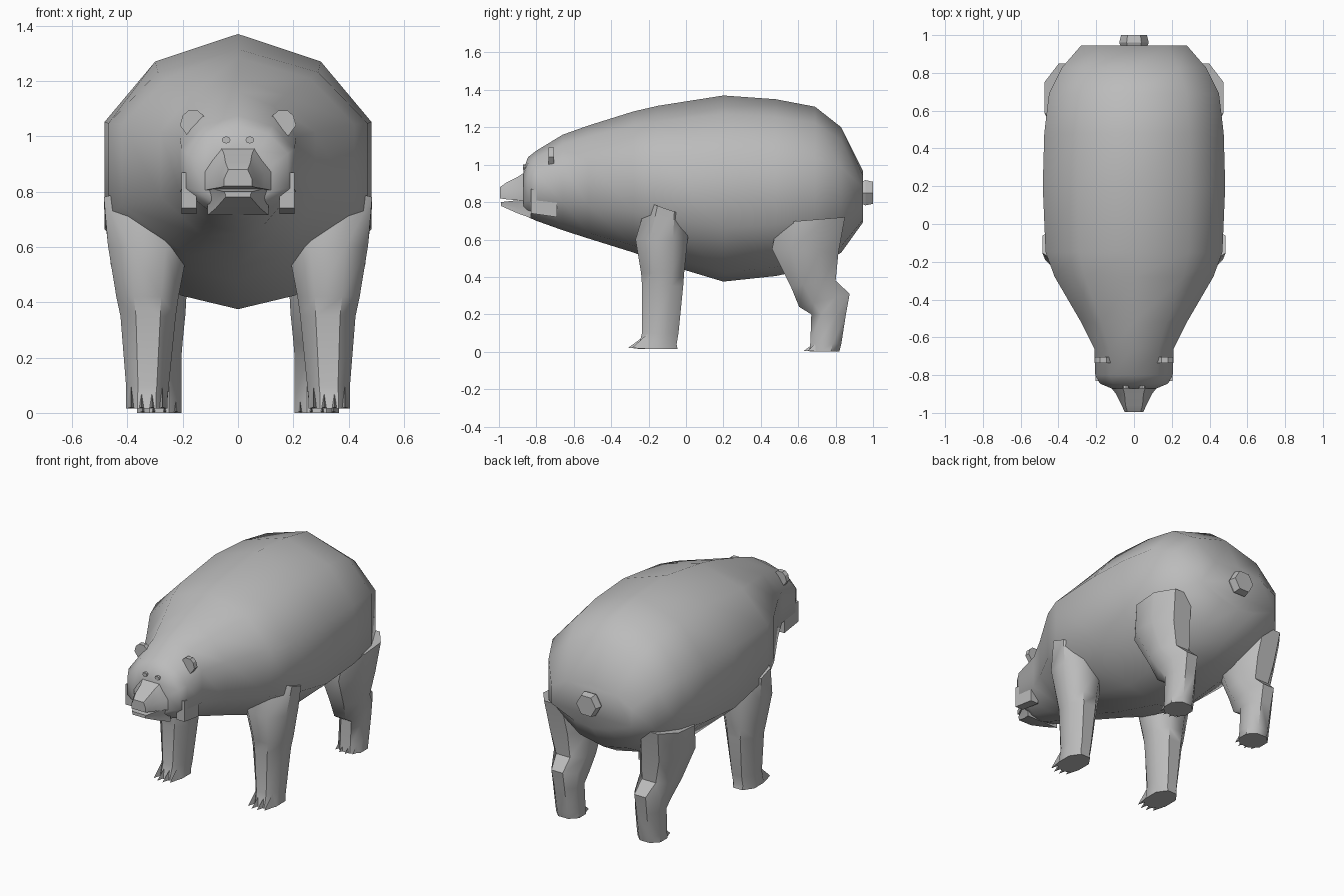
import bpy, bmesh, math
from mathutils import Vector

if "Cube" in bpy.data.objects:
    bpy.data.objects.remove(bpy.data.objects["Cube"], do_unlink=True)

fur = bpy.data.materials.new("grey fur")
fur.use_nodes = True
fur.diffuse_color = (0.5, 0.5, 0.5, 1)
fur.node_tree.nodes["Principled BSDF"].inputs["Base Color"].default_value = (0.5, 0.5, 0.5, 1)


def finish(bm, name, smooth=0):
    bmesh.ops.recalc_face_normals(bm, faces=bm.faces)
    mesh = bpy.data.meshes.new(name)
    bm.to_mesh(mesh)
    bm.free()
    mesh.materials.append(fur)
    obj = bpy.data.objects.new(name, mesh)
    bpy.context.collection.objects.link(obj)
    if smooth:
        bpy.ops.object.select_all(action="DESELECT")
        obj.select_set(True)
        bpy.context.view_layer.objects.active = obj
        bpy.ops.object.shade_smooth_by_angle(angle=math.radians(smooth))
    return obj


def loft(rings, name, smooth=0):
    """Skin a list of equal-length closed rings and cap both ends."""
    bm = bmesh.new()
    vs = [[bm.verts.new(p) for p in ring] for ring in rings]
    n = len(vs[0])
    for a, b in zip(vs, vs[1:]):
        for i in range(n):
            j = (i + 1) % n
            bm.faces.new((a[i], a[j], b[j], b[i]))
    bm.faces.new(vs[0])
    bm.faces.new(vs[-1])
    return finish(bm, name, smooth)


def body_ring(y, top, bottom, w):
    """Ten-sided section, pointed along the spine and the belly."""
    h = top - bottom
    half = [(0.62 * w, top - 0.1 * h), (w, top - 0.32 * h),
            (w, bottom + 0.29 * h), (0.43 * w, bottom + 0.05 * h)]
    pts = [(0, top)] + half + [(0, bottom)] + [(-x, z) for x, z in reversed(half)]
    return [(x, y, z) for x, z in pts]


# Body and head: y, top, bottom, half width
sections = [
    (-0.87, 0.97, 0.73, 0.12), (-0.845, 1.04, 0.72, 0.18), (-0.8, 1.075, 0.7, 0.205),
    (-0.66, 1.16, 0.65, 0.21), (-0.52, 1.21, 0.605, 0.28), (-0.28, 1.285, 0.53, 0.42),
    (-0.15, 1.315, 0.48, 0.468), (0.2, 1.37, 0.375, 0.483), (0.48, 1.35, 0.405, 0.475),
    (0.69, 1.31, 0.45, 0.45), (0.83, 1.2, 0.53, 0.38), (0.945, 0.97, 0.69, 0.28)]
loft([body_ring(*s) for s in sections], "body", 50)


def muzzle_ring(y, top, bottom, wt, wb):
    m = bottom + 0.45 * (top - bottom)
    return [(-wt, y, top), (wt, y, top), (wb, y, m), (wb, y, bottom),
            (-wb, y, bottom), (-wb, y, m)]


# Muzzle, lips, lower jaw
loft([muzzle_ring(-0.83, 0.98, 0.8, 0.07, 0.15), muzzle_ring(-0.9, 0.935, 0.81, 0.05, 0.095),
      muzzle_ring(-0.96, 0.905, 0.815, 0.045, 0.065),
      muzzle_ring(-0.995, 0.88, 0.82, 0.035, 0.05)], "muzzle", 40)
loft([muzzle_ring(-0.83, 0.83, 0.715, 0.13, 0.11), muzzle_ring(-0.9, 0.81, 0.74, 0.09, 0.08),
      muzzle_ring(-0.99, 0.8, 0.78, 0.05, 0.045)], "lower_jaw", 40)


def disc(name, outline, y0, y1):
    return loft([[(x, y, z) for x, z in outline] for y in (y0, y1)], name)


def polygon(cx, cz, rx, rz, n, turn=0):
    return [(cx + rx * math.cos(turn + math.tau * i / n),
             cz + rz * math.sin(turn + math.tau * i / n)) for i in range(n)]


def leg_ring(zf, yf, zb, yb, x0, x1, side):
    """Chamfered box section, tilted between front and back heights."""
    c = 0.28
    uv = [(c, 0), (1 - c, 0), (1, c), (1, 1 - c), (1 - c, 1), (c, 1), (0, 1 - c), (0, c)]
    return [(side * (x0 + (x1 - x0) * u), yf + (yb - yf) * v, zf + (zb - zf) * v)
            for u, v in uv]


# Leg sections: front z, front y, back z, back y, inner x, outer x
front_leg = [
    (0.015, -0.26, 0.015, -0.045, 0.255, 0.405), (0.06, -0.245, 0.04, -0.05, 0.255, 0.405),
    (0.1, -0.235, 0.1, -0.04, 0.25, 0.405), (0.35, -0.235, 0.35, -0.015, 0.225, 0.425),
    (0.42, -0.24, 0.42, -0.01, 0.215, 0.44), (0.6, -0.27, 0.61, 0.01, 0.18, 0.47),
    (0.8, -0.21, 0.73, -0.005, 0.2, 0.485)]
hind_leg = [
    (0.0, 0.66, 0.0, 0.82, 0.205, 0.365), (0.05, 0.665, 0.04, 0.83, 0.205, 0.365),
    (0.2, 0.67, 0.2, 0.855, 0.205, 0.37), (0.24, 0.605, 0.31, 0.875, 0.2, 0.38),
    (0.35, 0.56, 0.38, 0.8, 0.19, 0.41), (0.55, 0.46, 0.53, 0.815, 0.18, 0.46),
    (0.69, 0.49, 0.72, 0.85, 0.2, 0.475)]


def claws(name, x0, x1, y, z, side):
    """Four pointed wedges along the front of a paw."""
    bm = bmesh.new()
    step = (x1 - x0) / 4
    for i in range(4):
        a, b = x0 + step * i, x0 + step * (i + 1)
        m = (a + b) / 2
        back = y + 0.06
        reach = 0.055 if i in (1, 2) else 0.035
        p = [bm.verts.new((side * q[0], q[1], q[2])) for q in
             [(a, back, z), (b, back, z), (m, back, z + 0.09), (m, y - reach, z + 0.005)]]
        for f in ((0, 1, 2), (0, 1, 3), (1, 2, 3), (2, 0, 3)):
            bm.faces.new([p[k] for k in f])
    finish(bm, name)


for side, word in ((1, "left"), (-1, "right")):
    # Legs and paws
    loft([leg_ring(*s, side) for s in front_leg], word + "_front_leg", 45)
    loft([leg_ring(*s, side) for s in hind_leg], word + "_hind_leg", 45)
    claws(word + "_front_claws", 0.255, 0.405, -0.255, 0.015, side)
    claws(word + "_hind_claws", 0.205, 0.365, 0.685, 0.0, side)
    # Ear
    ear = [(0.17, 0.985), (0.21, 1.04), (0.2, 1.075), (0.18, 1.093),
           (0.145, 1.093), (0.12, 1.07), (0.11, 1.045)]
    disc(word + "_ear", [(side * x, z) for x, z in ear], -0.735, -0.705)
    # Cheek ruff
    loft([[(side * x, y, z) for y, z in
           ((-0.83, 0.87), (-0.69, 0.85), (-0.69, 0.72), (-0.83, 0.74))]
          for x in (0.15, 0.205)], word + "_cheek")
    # Eye
    disc(word + "_eye", polygon(side * 0.043, 0.987, 0.016, 0.013, 8), -0.872, -0.85)

# Tail
loft([[(x, y, z) for x, z in polygon(0, 0.85, r, r, 6)]
      for y, r in ((0.93, 0.065), (0.96, 0.078), (1.0, 0.068))], "tail")
